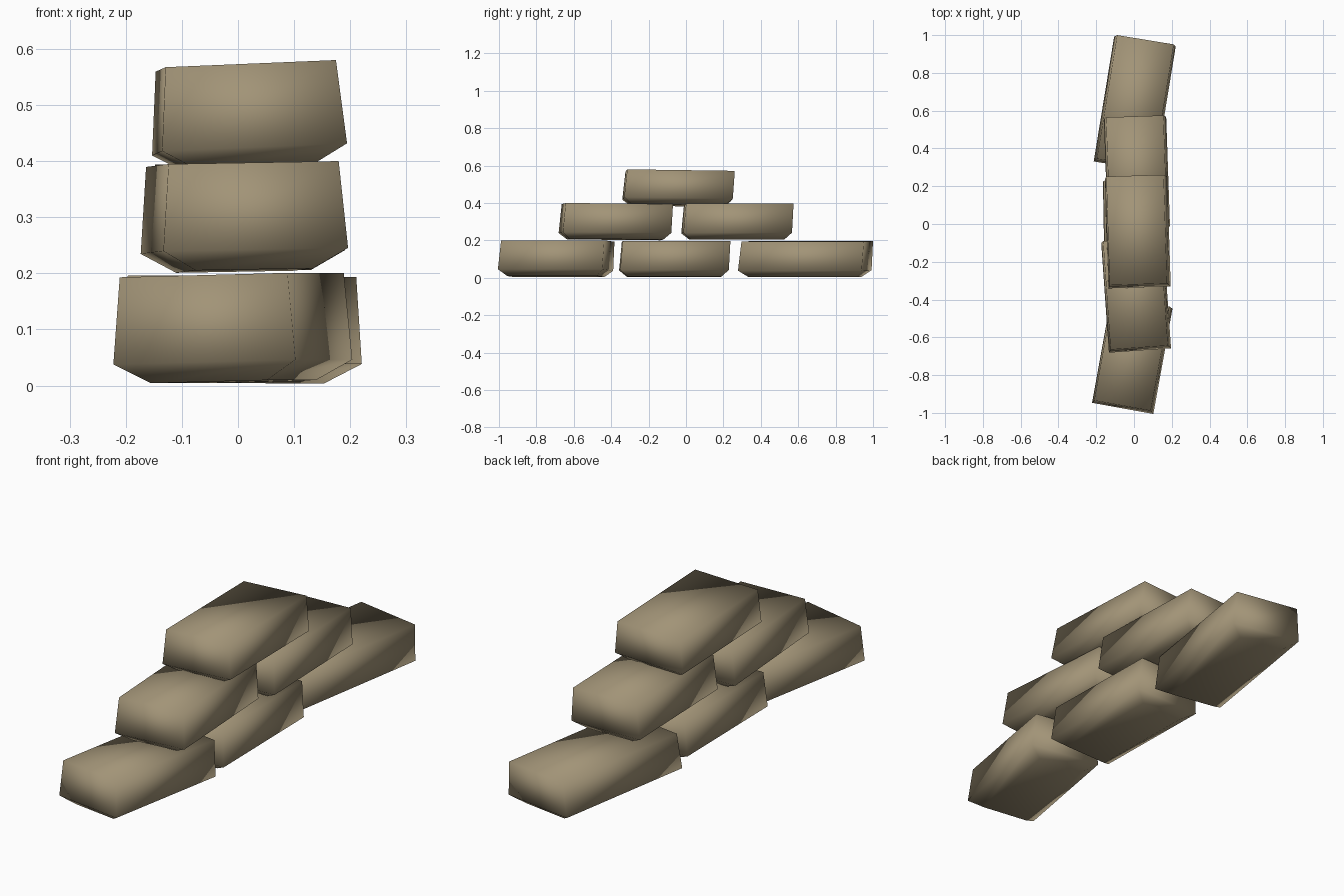
import bpy, bmesh, math
from mathutils import Matrix, Vector

if "Cube" in bpy.data.objects:
    bpy.data.objects.remove(bpy.data.objects["Cube"])

mat = bpy.data.materials.new("sandbag canvas")
mat.diffuse_color = (0.36, 0.295, 0.185, 1)
mat.use_nodes = True
mat.node_tree.nodes["Principled BSDF"].inputs["Base Color"].default_value = mat.diffuse_color

# Cross-section rings, bottom to top: half width, front y, back y (fraction of half length), height
RINGS = [
    (0.105, -0.86, 0.84, 0.0),
    (0.165, -1.0, 0.97, 0.035),
    (0.152, -0.95, 1.0, 0.19),
]


def sandbag(name, x, y, z, length, turn, roll=0, pitch=0, height=0.19):
    """One soft sack: flat top, bulged waist, tucked-in base."""
    bm = bmesh.new()
    rows = []
    for w, f, b, h in RINGS:
        f, b = f * length / 2, b * length / 2
        h = h / 0.19 * height - height / 2
        rows.append([bm.verts.new(p) for p in
                     ((-w, f, h), (w, f, h), (w, b, h), (-w, b, h))])
    for low, up in zip(rows, rows[1:]):
        for i in range(4):
            j = (i + 1) % 4
            bm.faces.new((low[i], low[j], up[j], up[i]))
    bm.faces.new(rows[0][::-1])
    t = rows[-1]
    bm.faces.new((t[0], t[1], t[2]))
    bm.faces.new((t[0], t[2], t[3]))
    rot = (Matrix.Rotation(math.radians(turn), 4, 'Z')
           @ Matrix.Rotation(math.radians(roll), 4, 'Y')
           @ Matrix.Rotation(math.radians(pitch), 4, 'X'))
    bm.transform(Matrix.Translation((x, y, z + height / 2)) @ rot)
    for face in bm.faces:
        face.smooth = True
    me = bpy.data.meshes.new(name)
    bm.to_mesh(me)
    bm.free()
    me.materials.append(mat)
    bpy.context.collection.objects.link(bpy.data.objects.new(name, me))


# Bottom row
sandbag("bottom_front_bag", -0.01, -0.693, 0.007, 0.575, -10.3, roll=-1.5)
sandbag("bottom_middle_bag", 0.005, -0.06, 0.006, 0.59, 1, roll=-0.5)
sandbag("bottom_back_bag", 0.005, 0.64, 0.005, 0.68, -9.3, roll=0.5)
# Middle row
sandbag("middle_front_bag", 0.01, -0.375, 0.205, 0.59, 4, roll=-1, pitch=-0.5)
sandbag("middle_back_bag", 0.015, 0.275, 0.205, 0.59, 2, roll=-0.5)
# Top bag
sandbag("top_bag", 0.018, -0.04, 0.387, 0.59, 1.8, roll=-2.4, pitch=-0.8, height=0.183)
